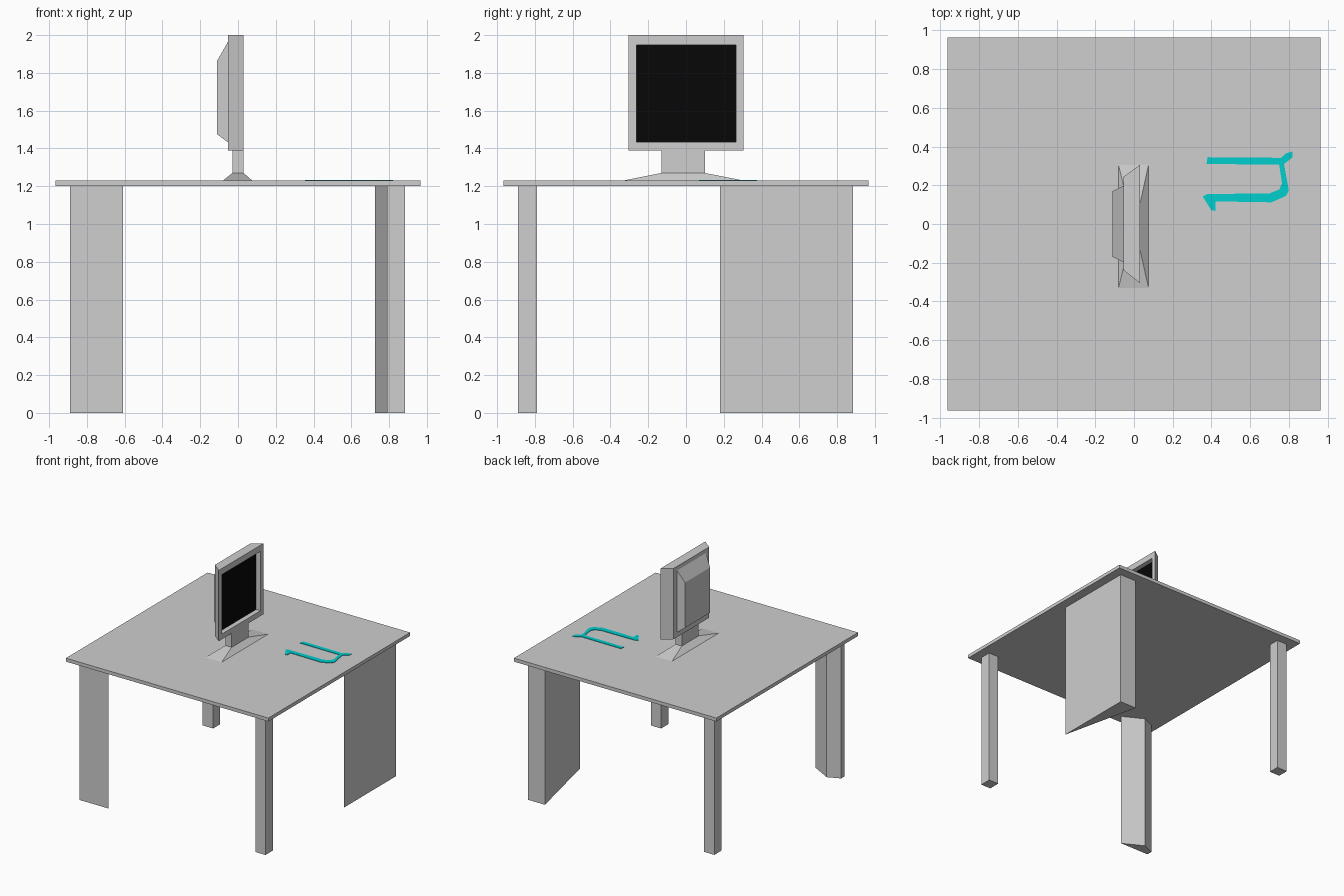
import bpy
import bmesh

if "Cube" in bpy.data.objects:
    bpy.data.objects.remove(bpy.data.objects["Cube"])


def material(name, r, g, b):
    m = bpy.data.materials.new(name)
    m.diffuse_color = (r, g, b, 1)
    m.use_nodes = True
    m.node_tree.nodes["Principled BSDF"].inputs["Base Color"].default_value = m.diffuse_color
    return m


grey = material("light_grey", 0.62, 0.62, 0.62)
black = material("screen_black", 0.002, 0.002, 0.002)
cyan = material("cable_cyan", 0.0, 0.62, 0.62)


def loft(name, rings, mats, end_index=0):
    """Skin a list of equal point rings, cap both ends."""
    bm = bmesh.new()
    vr = [[bm.verts.new(p) for p in ring] for ring in rings]
    n = len(vr[0])
    for a, b in zip(vr, vr[1:]):
        for i in range(n):
            j = (i + 1) % n
            bm.faces.new((a[i], a[j], b[j], b[i]))
    bm.faces.new(vr[0][::-1])
    bm.faces.new(vr[-1]).material_index = end_index
    bmesh.ops.recalc_face_normals(bm, faces=bm.faces)
    me = bpy.data.meshes.new(name)
    bm.to_mesh(me)
    bm.free()
    for m in mats:
        me.materials.append(m)
    ob = bpy.data.objects.new(name, me)
    bpy.context.collection.objects.link(ob)
    return ob


def prism(name, outline, z0, z1, mat=grey):
    return loft(name, [[(x, y, z) for x, y in outline] for z in (z0, z1)], [mat])


def rect(x0, x1, y0, y1):
    return [(x0, y0), (x1, y0), (x1, y1), (x0, y1)]


def upright(x, y0, y1, z0, z1):
    return [(x, y, z) for y, z in rect(y0, y1, z0, z1)]


# Table top and its four different legs
prism("table_top", rect(-0.965, 0.965, -0.965, 0.965), 1.20, 1.23)
prism("front_right_leg", rect(0.79, 0.885, -0.89, -0.79), 0, 1.20)
prism("back_left_leg", rect(-0.89, -0.79, 0.79, 0.885), 0, 1.20)
prism("front_left_leg", [(-0.89, -0.89), (-0.61, -0.89), (-0.785, -0.795), (-0.89, -0.84)], 0, 1.20)
prism("back_right_leg", [(0.885, 0.885), (0.725, 0.885), (0.885, 0.18)], 0, 1.20)

# Monitor stand: sloped foot running up into the neck
loft("monitor_stand", [
    [(x, y, 1.23) for x, y in rect(-0.08, 0.075, -0.33, 0.305)],
    [(x, y, 1.27) for x, y in rect(-0.03, 0.03, -0.13, 0.10)],
    [(x, y, 1.39) for x, y in rect(-0.03, 0.03, -0.13, 0.10)],
], [grey])

# Monitor frame with recessed screen as its last face
loft("monitor_frame", [
    upright(-0.053, -0.24, 0.245, 1.39, 2.0),
    upright(0.03, -0.305, 0.305, 1.39, 2.0),
    upright(0.03, -0.262, 0.265, 1.435, 1.947),
    upright(-0.012, -0.262, 0.265, 1.435, 1.947),
], [grey, black], end_index=1)

# Tapered housing on the back of the monitor
loft("monitor_back", [
    upright(-0.05, -0.20, 0.20, 1.43, 1.97),
    upright(-0.11, -0.17, 0.17, 1.475, 1.865),
], [grey])

# Thin cable lying on the table
prism("cable", [
    (0.375, 0.31), (0.38, 0.345), (0.76, 0.342), (0.785, 0.365), (0.82, 0.375),
    (0.82, 0.345), (0.775, 0.31), (0.80, 0.175), (0.785, 0.145), (0.71, 0.112),
    (0.42, 0.117), (0.42, 0.068), (0.40, 0.07), (0.355, 0.142), (0.38, 0.155),
    (0.70, 0.158), (0.75, 0.178), (0.765, 0.21), (0.75, 0.307),
], 1.229, 1.234, cyan)
